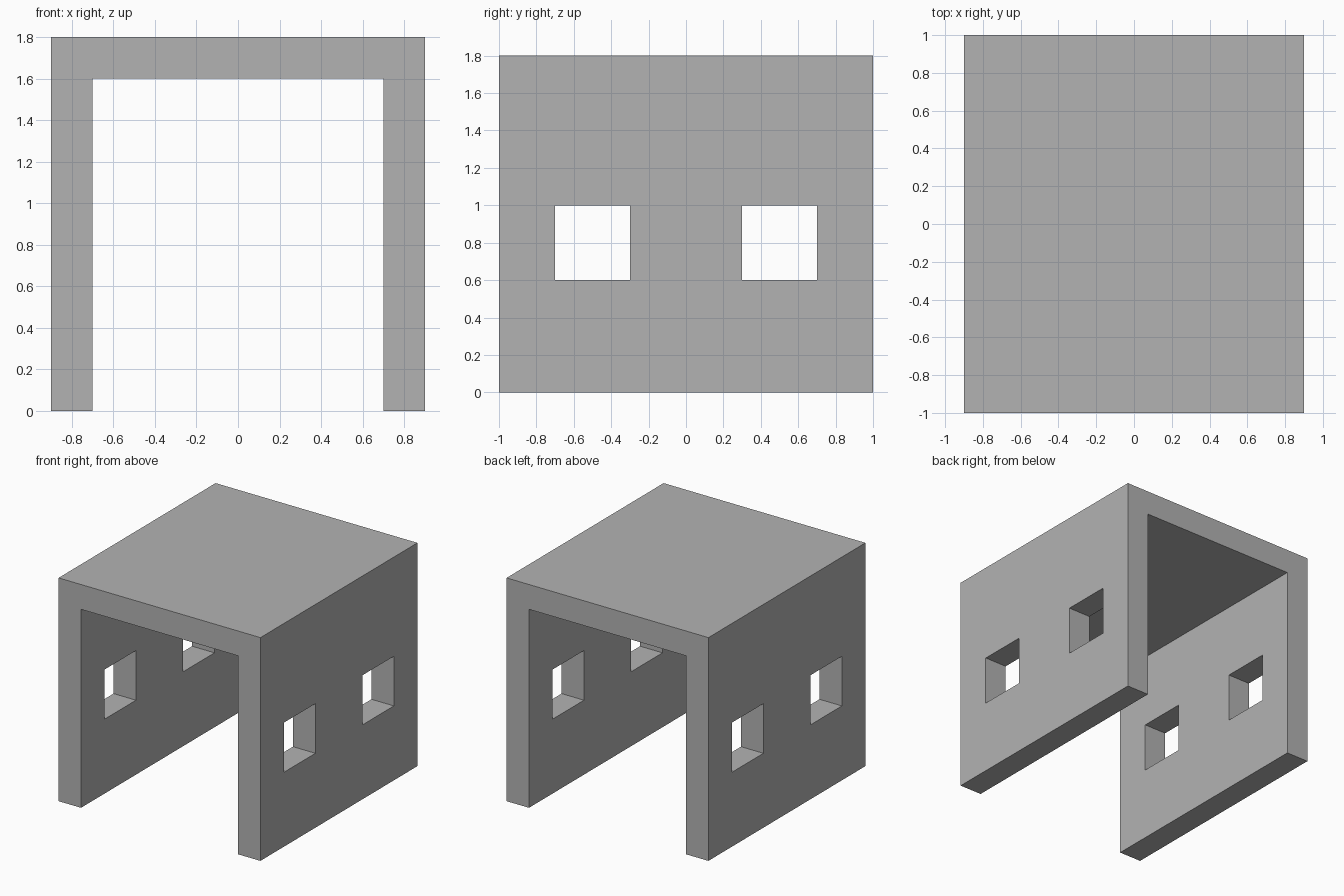
import bpy
import bmesh

if "Cube" in bpy.data.objects:
    bpy.data.objects.remove(bpy.data.objects["Cube"])

HALF_W, HALF_L, HEIGHT, WALL = 0.9, 1.0, 1.8, 0.2


def add_object(name, bm):
    bmesh.ops.recalc_face_normals(bm, faces=bm.faces)
    mesh = bpy.data.meshes.new(name)
    bm.to_mesh(mesh)
    bm.free()
    obj = bpy.data.objects.new(name, mesh)
    bpy.context.collection.objects.link(obj)
    return obj


# Arch shell: upside-down U profile extruded from front to back
inner = HALF_W - WALL
profile = [(-HALF_W, 0), (-HALF_W, HEIGHT), (HALF_W, HEIGHT), (HALF_W, 0),
           (inner, 0), (inner, HEIGHT - WALL), (-inner, HEIGHT - WALL), (-inner, 0)]
bm = bmesh.new()
face = bm.faces.new([bm.verts.new((x, -HALF_L, z)) for x, z in profile])
extruded = bmesh.ops.extrude_face_region(bm, geom=[face], use_keep_orig=True)
bmesh.ops.translate(bm, vec=(0, 2 * HALF_L, 0),
                    verts=[g for g in extruded["geom"] if isinstance(g, bmesh.types.BMVert)])
shell = add_object("arch_shell", bm)

# Dark grey finish
grey = bpy.data.materials.new("dark_grey")
grey.diffuse_color = (0.45, 0.45, 0.45, 1)
grey.use_nodes = True
grey.node_tree.nodes["Principled BSDF"].inputs["Base Color"].default_value = grey.diffuse_color
shell.data.materials.append(grey)

# Square windows: each bar cuts through both side walls
for y in (-0.5, 0.5):
    bm = bmesh.new()
    cube = bmesh.ops.create_cube(bm, size=1)
    bmesh.ops.scale(bm, vec=(2.4, 0.4, 0.4), verts=cube["verts"])
    bmesh.ops.translate(bm, vec=(0, y, 0.8), verts=cube["verts"])
    cutter = add_object("window_cutter", bm)
    cutter.hide_render = True

    cut = shell.modifiers.new("window", 'BOOLEAN')
    cut.operation = 'DIFFERENCE'
    cut.solver = 'EXACT'
    cut.object = cutter
    bpy.context.view_layer.objects.active = shell
    bpy.ops.object.modifier_apply(modifier=cut.name)
    bpy.data.objects.remove(cutter)
